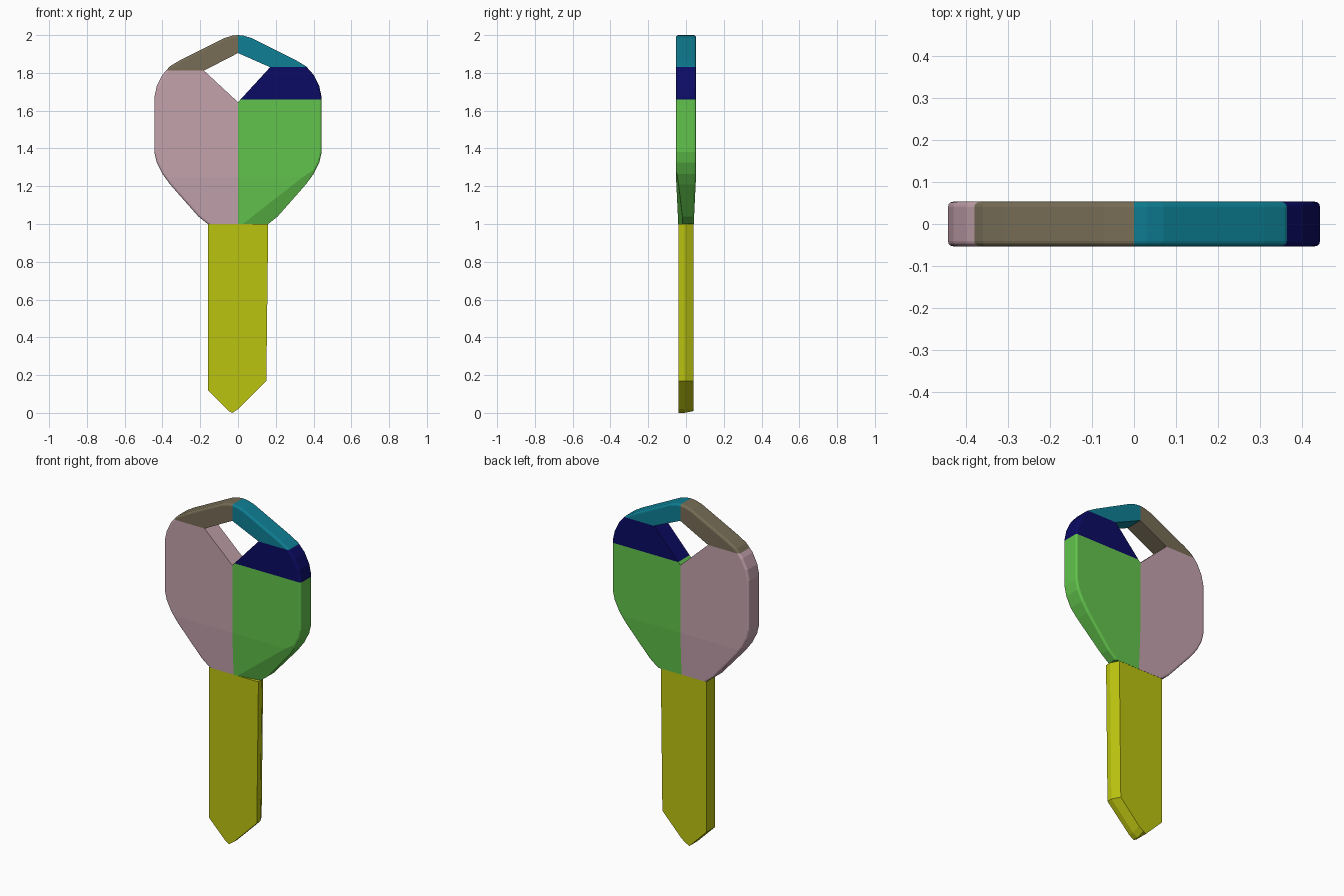
import bpy, bmesh
from mathutils import Vector

cube = bpy.data.objects.get("Cube")
if cube:
    bpy.data.objects.remove(cube)


def material(name, rgb):
    """Flat material from 0-255 display colour."""
    lin = [((c / 255 + 0.055) / 1.055) ** 2.4 if c > 10 else c / 3295 for c in rgb]
    m = bpy.data.materials.new(name)
    m.use_nodes = True
    m.diffuse_color = (*lin, 1)
    m.node_tree.nodes["Principled BSDF"].inputs["Base Color"].default_value = (*lin, 1)
    return m


pink = material("dusty pink", (195, 162, 172))
green = material("leaf green", (98, 196, 76))
navy = material("navy", (11, 11, 100))
teal = material("teal", (14, 127, 148))
brown = material("taupe", (119, 109, 86))
yellow = material("mustard yellow", (187, 195, 16))


def slab(outlines, half):
    """Extrude flat (x, z) outlines, welded together, from y=-half to y=half."""
    bm = bmesh.new()
    for pts in outlines:
        bm.faces.new([bm.verts.new((x, -half, z)) for x, z in pts])
    bmesh.ops.remove_doubles(bm, verts=bm.verts, dist=0.0005)
    out = bmesh.ops.extrude_face_region(bm, geom=bm.faces[:], use_keep_orig=True)
    for v in out["geom"]:
        if isinstance(v, bmesh.types.BMVert):
            v.co.y = half
    bmesh.ops.recalc_face_normals(bm, faces=bm.faces)
    return bm


def cut(bm, co, no, clear=False):
    geom = bm.verts[:] + bm.edges[:] + bm.faces[:]
    res = bmesh.ops.bisect_plane(bm, geom=geom, dist=1e-5, plane_co=co, plane_no=no,
                                 clear_inner=clear)
    if clear:
        edges = [e for e in res["geom_cut"] if isinstance(e, bmesh.types.BMEdge)]
        bmesh.ops.holes_fill(bm, edges=edges)


def finish(bm, name, mats, rule=lambda c: 0):
    bmesh.ops.recalc_face_normals(bm, faces=bm.faces)
    for f in bm.faces:
        f.material_index = rule(f.calc_center_median())
    mesh = bpy.data.meshes.new(name)
    bm.to_mesh(mesh)
    bm.free()
    for m in mats:
        mesh.materials.append(m)
    ob = bpy.data.objects.new(name, mesh)
    bpy.context.collection.objects.link(ob)
    return ob


# Head: two halves around the ring hole
left = [(0, 2), (-.03, 1.997), (-.07, 1.985), (-.31, 1.865), (-.36, 1.835), (-.40, 1.79),
        (-.43, 1.73), (-.443, 1.67), (-.443, 1.38), (-.43, 1.325), (-.40, 1.265),
        (-.36, 1.21), (-.21, 1.04), (-.16, 1.0), (0, 1), (0, 1.645), (-.18, 1.812), (0, 1.905)]
right = [(-x, z) for x, z in left]
right[-2] = (.17, 1.83)
right.reverse()
head = slab([left, right], 0.053)

# Soft outer rim
hole = {(0, 1.645), (-.18, 1.812), (.17, 1.83), (0, 1.905)}


def on_hole(v):
    return any(abs(v.co.x - x) + abs(v.co.z - z) < 1e-3 for x, z in hole)


rim = [e for e in head.edges
       if len(e.link_faces) == 2 and abs(e.verts[0].co.y - e.verts[1].co.y) < 1e-4
       and e.calc_face_angle() > 1 and not any(on_hole(v) for v in e.verts)
       and e.verts[0].co.z + e.verts[1].co.z > 2.01]
bmesh.ops.bevel(head, geom=rim, offset=0.012, segments=3, profile=0.5, affect='EDGES')

# Colour borders, and thinning toward the neck
for z in (1.25, 1.66, 1.812, 1.83):
    cut(head, (0, 0, z), (0, 0, 1))
cut(head, (0, 0, 0), (1, 0, 0))
for v in head.verts:
    if v.co.z < 1.25:
        v.co.y *= 1 - 0.9 * (1.25 - v.co.z)

# Sloped facet on the lower front corner
k = 0.33
cut(head, (0.02, -0.042, 1.0), Vector((-k * 0.543, 1, k * 0.84)).normalized(), clear=True)


def head_colour(c):
    if c.x < 0:
        return 4 if c.z > 1.812 else 0
    return 3 if c.z > 1.83 else 2 if c.z > 1.66 else 1


finish(head, "key_head", [pink, green, navy, teal, brown], head_colour)

# Blade with a pointed tip and a chamfer along the back of its left edge
blade = slab([[(-.16, 1.0), (.16, 1.0), (.15, .17), (.0, .02), (-.03, 0), (-.05, .01),
               (-.16, .12)]], 0.04)
cut(blade, (0, -0.008, 0), (0, 1, 0))
for v in blade.verts:
    if v.co.y > 0.03:
        if v.co.x > 0.1:
            v.co.x -= 0.025
        elif v.co.x > -0.04:
            v.co.z += 0.02
finish(blade, "key_blade", [yellow])
